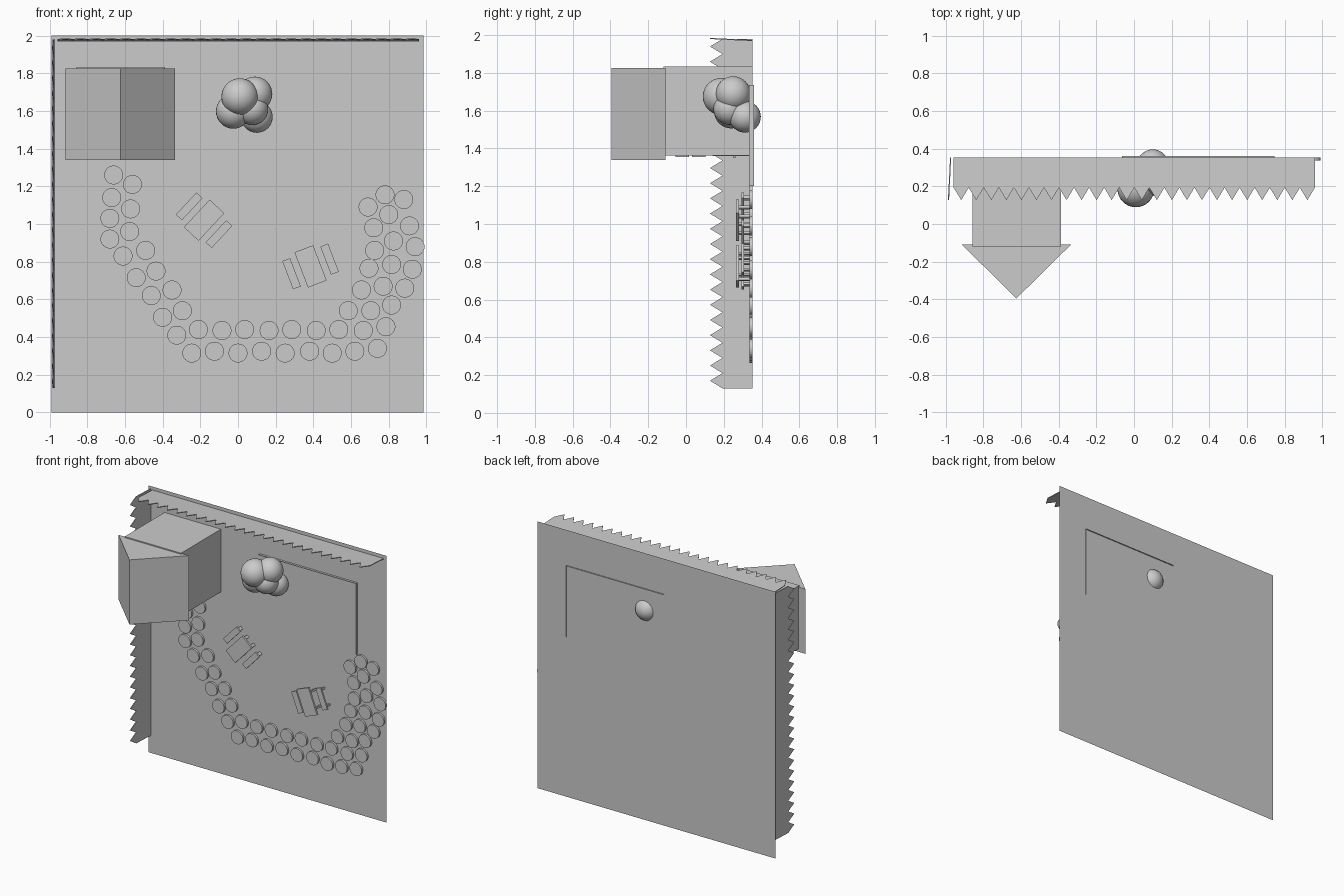
import bpy, bmesh, math
from mathutils import Matrix, Vector

old = bpy.data.objects.get("Cube")
if old:
    bpy.data.objects.remove(old, do_unlink=True)

grey = bpy.data.materials.new("light_grey")
grey.use_nodes = True
colour = (0.6, 0.6, 0.6, 1)
grey.diffuse_color = colour
grey.node_tree.nodes["Principled BSDF"].inputs["Base Color"].default_value = colour

GROUND = 0.352  # depth of the lawn, everything grows from it towards -y


def finish(name, bm):
    bmesh.ops.recalc_face_normals(bm, faces=bm.faces)
    mesh = bpy.data.meshes.new(name)
    bm.to_mesh(mesh)
    bm.free()
    mesh.materials.append(grey)
    obj = bpy.data.objects.new(name, mesh)
    bpy.context.collection.objects.link(obj)
    return obj


def box(name, low, high, matrix=Matrix()):
    bm = bmesh.new()
    low, high = Vector(low), Vector(high)
    size = Matrix.Diagonal((high - low).to_4d())
    size[3][3] = 1
    bmesh.ops.create_cube(bm, size=1, matrix=matrix @ Matrix.Translation((low + high) / 2) @ size)
    return finish(name, bm)


def prism(name, points, offset):
    bm = bmesh.new()
    face = bm.faces.new([bm.verts.new(p) for p in points])
    if offset:
        new = bmesh.ops.extrude_face_region(bm, geom=[face])["geom"]
        verts = [v for v in new if isinstance(v, bmesh.types.BMVert)]
        bmesh.ops.translate(bm, verts=verts, vec=offset)
    return finish(name, bm)


# Lawn, a single sheet
prism("lawn", [(-0.99, GROUND, 0), (0.984, GROUND, 0),
               (0.984, GROUND, 2), (-0.99, GROUND, 2)], None)

# Low kerb sheets standing edge-on in the lawn
front, back = 0.334, 0.36
prism("kerb_across", [(-0.065, front, 1.735), (0.745, front, 1.735),
                      (0.745, back, 1.735), (-0.065, back, 1.735)], None)
prism("kerb_down", [(0.745, front, 1.2), (0.745, back, 1.2),
                    (0.745, back, 1.735), (0.745, front, 1.735)], None)


# Picket fences: along = distance, out = depth from the lawn
def picket_profile(start, end, teeth):
    step = (end - start) / teeth
    outline = [(start, GROUND), (start, 0.193)]
    for i in range(teeth):
        outline += [(start + (i + 0.5) * step, 0.127), (start + (i + 1) * step, 0.193)]
    return outline + [(end, GROUND)]


def lean(y):
    return (GROUND - y) * 0.05


prism("top_fence", [(a, y, 1.968 + lean(y)) for a, y in picket_profile(-0.957, 0.96, 24)],
      (0, 0, 0.006))
prism("side_fence", [(-0.97 - lean(y), y, a) for a, y in picket_profile(0.13, 1.98, 23)],
      (-0.006, 0, 0))

# House with a gable roof, its face turned down
box("house_walls", (-0.856, -0.12, 1.362), (-0.388, GROUND, 1.833))
prism("house_roof", [(-0.915, -0.108, 1.34), (-0.333, -0.108, 1.34), (-0.624, -0.395, 1.34)],
      (0, 0, 0.485))
for side in (-1, 1):
    for column in (-1, 1):
        for y in (-0.055, 0.032):
            x = -0.622 + side * 0.13 + column * 0.04
            box("window_pane", (x - 0.034, y, 1.355), (x + 0.034, y + 0.07, 1.363))
box("house_door", (-0.68, 0.14, 1.359), (-0.564, GROUND, 1.363))
box("door_knob", (-0.588, 0.25, 1.35), (-0.576, 0.262, 1.363))

# Tree crown of overlapping balls
for x, y, z, radius in [(0.01, 0.187, 1.675, 0.098), (0.09, 0.25, 1.69, 0.092),
                        (-0.025, 0.24, 1.598, 0.092), (0.1, 0.312, 1.568, 0.084),
                        (0.075, 0.23, 1.61, 0.085)]:
    bm = bmesh.new()
    bmesh.ops.create_uvsphere(bm, u_segments=32, v_segments=16, radius=radius,
                              matrix=Matrix.Translation((x, y, z)))
    for f in bm.faces:
        f.smooth = True
    finish("tree_foliage", bm)

# Stepping stones in two winding rows, as x and z
outer_row = [(-.66, 1.26), (-.67, 1.14), (-.68, 1.03), (-.68, .92), (-.61, .83), (-.54, .715),
             (-.46, .62), (-.4, .505), (-.325, .41), (-.245, .315), (-.125, .325), (0, .315),
             (.125, .325), (.25, .315), (.38, .325), (.5, .315), (.62, .325), (.74, .34),
             (.785, .455), (.815, .57), (.885, .66), (.925, .76), (.94, .88), (.91, .99),
             (.88, 1.13)]
inner_row = [(-.56, 1.21), (-.57, 1.08), (-.575, .96), (-.49, .86), (-.435, .75), (-.35, .65),
             (-.295, .54), (-.21, .44), (-.085, .435), (.035, .44), (.165, .435), (.285, .44),
             (.415, .435), (.535, .44), (.665, .435), (.585, .54), (.705, .54), (.655, .65),
             (.77, .67), (.695, .765), (.815, .785), (.725, .86), (.825, .91), (.72, .98),
             (.8, 1.05), (.69, 1.09), (.78, 1.155)]
for x, z in outer_row + inner_row:
    bm = bmesh.new()
    place = Matrix.Translation((x, 0.344, z)) @ Matrix.Rotation(math.pi / 2, 4, "X")
    bmesh.ops.create_cone(bm, cap_ends=True, segments=32, radius1=0.05, radius2=0.05,
                          depth=0.016, matrix=place)
    finish("stepping_stone", bm)


# Picnic tables with a bench on each long side
def picnic_table(x, z, angle):
    place = Matrix.Translation((x, 0, z)) @ Matrix.Rotation(math.radians(angle), 4, "Y")
    box("table_top", (-0.053, 0.265, -0.1), (0.053, 0.28, 0.1), place)
    for side in (-1, 1):
        mid = side * 0.108
        box("bench_seat", (mid - 0.022, 0.295, -0.08), (mid + 0.022, 0.308, 0.08), place)
        for end in (-0.06, 0.06):
            box("bench_leg", (mid - 0.012, 0.308, end - 0.006),
                (mid + 0.012, GROUND, end + 0.006), place)
            box("table_leg", (side * 0.035 - 0.01, 0.28, end - 0.006),
                (side * 0.035 + 0.01, GROUND, end + 0.006), place)


picnic_table(-0.18, 1.02, 43)
picnic_table(0.385, 0.775, -21)
